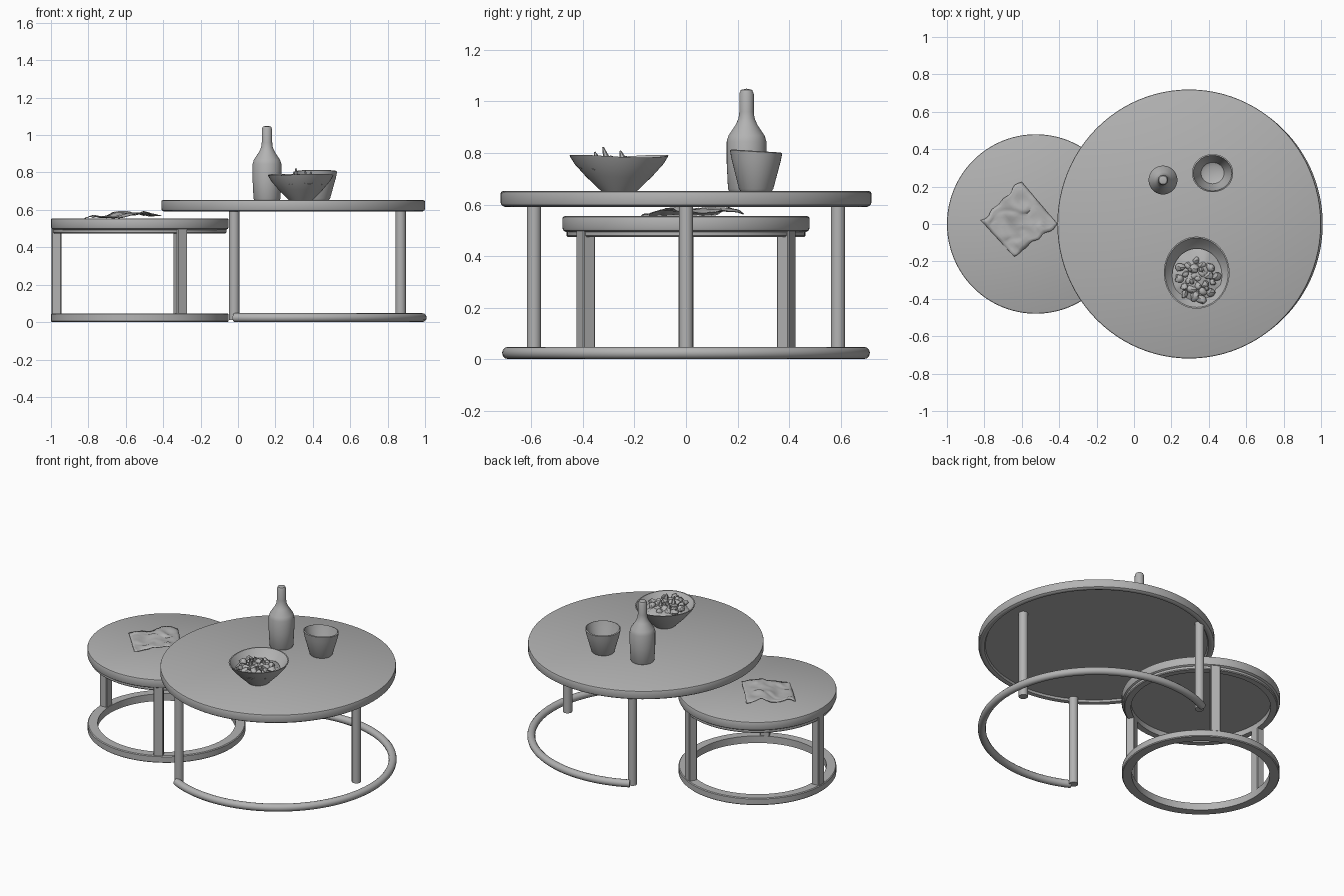
import bpy, bmesh, math, random
from mathutils import Vector, Matrix, noise

random.seed(4)
if "Cube" in bpy.data.objects:
    bpy.data.objects.remove(bpy.data.objects["Cube"])

grey = bpy.data.materials.new("plain grey")
grey.use_nodes = True
COLOUR = (0.45, 0.45, 0.45, 1)
grey.diffuse_color = COLOUR
grey.node_tree.nodes["Principled BSDF"].inputs["Base Color"].default_value = COLOUR

BIG = (0.295, 0.0)
SMALL = (-0.525, 0.0)


def finish(name, bm, angle=35):
    bmesh.ops.remove_doubles(bm, verts=bm.verts, dist=1e-5)
    bmesh.ops.recalc_face_normals(bm, faces=bm.faces)
    mesh = bpy.data.meshes.new(name)
    bm.to_mesh(mesh)
    bm.free()
    mesh.materials.append(grey)
    ob = bpy.data.objects.new(name, mesh)
    bpy.context.collection.objects.link(ob)
    bpy.ops.object.select_all(action='DESELECT')
    ob.select_set(True)
    bpy.context.view_layer.objects.active = ob
    bpy.ops.object.shade_smooth_by_angle(angle=math.radians(angle))
    return ob


def spin(name, profile, centre, closed=False, start=0, sweep=360, sx=1, sy=1, steps=96, warp=None):
    """Turn an (r, z) profile round a vertical axis; a closed profile gives a ring."""
    bm = bmesh.new()
    pts = list(profile) + ([profile[0]] if closed else [])
    rings = []
    for i in range(steps + 1):
        a = math.radians(start + sweep * i / steps)
        ring = []
        for r, z in pts:
            p = Vector((centre[0] + r * sx * math.cos(a), centre[1] + r * sy * math.sin(a), z))
            ring.append(bm.verts.new(warp(p) if warp else p))
        rings.append(ring)
    for a, b in zip(rings, rings[1:]):
        for j in range(len(pts) - 1):
            bm.faces.new((a[j], a[j + 1], b[j + 1], b[j]))
    if closed and sweep < 360:
        bm.faces.new(rings[0][:-1])
        bm.faces.new(rings[-1][:-1])
    bmesh.ops.dissolve_degenerate(bm, dist=1e-6, edges=bm.edges)
    return finish(name, bm)


def leg(name, x, y, z0, z1, radius=0.028):
    bm = bmesh.new()
    bmesh.ops.create_cone(bm, cap_ends=True, segments=24, radius1=radius, radius2=radius, depth=z1 - z0,
                          matrix=Matrix.Translation((x, y, (z0 + z1) / 2)))
    finish(name, bm)


def table_top(name, centre, r, z0, z1, sy=1):
    """Disc with softened edges and a shallow recess underneath."""
    e = 0.008
    spin(name, [(0, z1), (r - e, z1), (r - 0.002, z1 - 0.003), (r, z1 - e), (r, z0 + 2 * e),
                (r - 0.003, z0 + e), (r - 0.012, z0 + 0.002), (r - 0.02, z0), (r - 0.036, z0 + 0.005),
                (r - 0.042, z0 + 0.018), (0, z0 + 0.018)], centre, sy=sy)


# Large table: top, open round-bar base and three round legs
table_top("large_table_top", BIG, 0.705, 0.59, 0.652, sy=1.02)
bar = [(0.69 + 0.024 * math.cos(k * math.pi / 6), 0.024 + 0.024 * math.sin(k * math.pi / 6))
       for k in range(12)]
spin("large_base_ring", bar, BIG, closed=True, start=-117, sweep=234)
leg("large_right_side_leg", 0.87, 0, 0.03, 0.615)
for side, y in (("front", -0.59), ("back", 0.59)):
    leg("large_" + side + "_leg", -0.02, y, 0.012, 0.615)

# Small table: top, flat rings and three square legs
table_top("small_table_top", SMALL, 0.475, 0.492, 0.555, sy=1.01)


def flat_ring(name, r0, r1, z0, z1, b=0.005):
    spin(name, [(r0, z0), (r1 - b, z0), (r1, z0 + b), (r1, z1 - b), (r1 - b, z1), (r0, z1)],
         SMALL, closed=True)


flat_ring("small_base_ring", 0.415, 0.475, 0, 0.047)
flat_ring("small_under_frame", 0.42, 0.463, 0.474, 0.52)
for i, turn in enumerate((180, 61, -61)):
    bm = bmesh.new()
    bmesh.ops.create_cube(bm, matrix=Matrix.Translation((0.445, 0, 0.26)) @ Matrix.Diagonal((0.052, 0.06, 0.5, 1)))
    bmesh.ops.bevel(bm, geom=bm.edges[:], offset=0.004, segments=1, affect='EDGES')
    bmesh.ops.transform(bm, verts=bm.verts, matrix=Matrix.Translation((*SMALL, 0)) @ Matrix.Rotation(math.radians(turn), 4, 'Z'))
    finish("small_leg_%d" % (i + 1), bm)

# Bottle
spin("bottle", [(0, 0.65), (0.066, 0.65), (0.072, 0.66), (0.077, 0.76), (0.077, 0.845), (0.07, 0.868),
                (0.042, 0.91), (0.031, 0.935), (0.028, 0.96), (0.028, 1.03), (0.022, 1.045), (0, 1.05)],
     (0.155, 0.235), steps=40)

# Cup with a slightly tilted rim
CUP = (0.42, 0.272)
spin("cup", [(0, 0.65), (0.062, 0.65), (0.07, 0.66), (0.1, 0.77), (0.107, 0.805), (0.1, 0.808),
             (0.09, 0.77), (0.06, 0.69), (0.04, 0.68), (0, 0.68)], CUP, sx=1.03, sy=0.95, steps=40,
     warp=lambda p: Vector((p.x, p.y, p.z - 0.06 * (p.y - CUP[1]) * (p.z - 0.65) / 0.15)))

# Serving bowl, wavy at the rim
BOWL = (0.335, -0.26)


def bowl_warp(p):
    lift = (p.z - 0.65) / 0.14
    a = math.atan2(p.y - BOWL[1], p.x - BOWL[0])
    return Vector((p.x, p.y, p.z - 0.005 * lift * (1 + math.sin(2 * a + 0.5))))


spin("bowl", [(0, 0.65), (0.065, 0.65), (0.075, 0.66), (0.125, 0.71), (0.168, 0.76), (0.187, 0.793),
              (0.18, 0.793), (0.158, 0.762), (0.11, 0.71), (0.06, 0.68), (0, 0.68)],
     BOWL, sx=0.94, sy=1.03, steps=48, warp=bowl_warp)

# Heaped food: a lumpy mound plus crumpled pieces and thin upright curls
spin("food_mound", [(0, 0.77), (0.05, 0.768), (0.1, 0.76), (0.145, 0.742)], (0.337, -0.275), sx=0.92, steps=32,
     warp=lambda p: p + Vector((0, 0, 0.02 * noise.noise(p * 25))))
bm = bmesh.new()
for i in range(24):
    a, r = i * 2.4, 0.115 * math.sqrt(i / 24)
    spot = Vector((0.338 + r * math.cos(a), -0.295 + r * math.sin(a), 0.768))
    new = bmesh.ops.create_icosphere(bm, subdivisions=2, radius=random.uniform(0.016, 0.026))["verts"]
    for v in new:
        v.co *= 1 + 0.5 * noise.noise(v.co * 45 + spot * 30)
        v.co.z *= 0.8
        v.co += spot
for x, y, h in ((0.31, -0.315, 0.05), (0.36, -0.25, 0.035), (0.39, -0.35, 0.03), (0.3, -0.25, 0.03)):
    bmesh.ops.create_cone(bm, cap_ends=True, segments=6, radius1=0.014, radius2=0.003, depth=h,
                          matrix=Matrix.Translation((x, y, 0.775 + h / 2)) @ Matrix.Rotation(0.3, 4, 'X'))
finish("food_pieces", bm)

# Draped napkin: a creased sheet between four corners
corner = [Vector(c) for c in ((-0.82, 0.02), (-0.64, -0.175), (-0.41, 0.0), (-0.6, 0.225))]
N = 18
bm = bmesh.new()
grid = []
for i in range(N + 1):
    u, row = i / N, []
    for j in range(N + 1):
        v = j / N
        p = (corner[0] * (1 - u) + corner[1] * u) * (1 - v) + (corner[3] * (1 - u) + corner[2] * u) * v
        wob = 0.02 * noise.noise(Vector((u * 4, v * 4, 3)))
        ridge = 0.024 * max(0, 1 - abs(v - 0.72 + 0.2 * u) / 0.3) + 0.014 * math.sin(v * 7 + u * 3) ** 2
        z = 0.557 + ridge * (0.5 + 0.5 * v) + 0.012 * v * u + abs(wob)
        row.append(bm.verts.new((p.x + wob, p.y - wob, z)))
    grid.append(row)
for a, b in zip(grid, grid[1:]):
    for j in range(N):
        bm.faces.new((a[j], b[j], b[j + 1], a[j + 1]))
napkin = finish("napkin", bm, 50)
mod = napkin.modifiers.new("thickness", 'SOLIDIFY')
mod.thickness = 0.004
